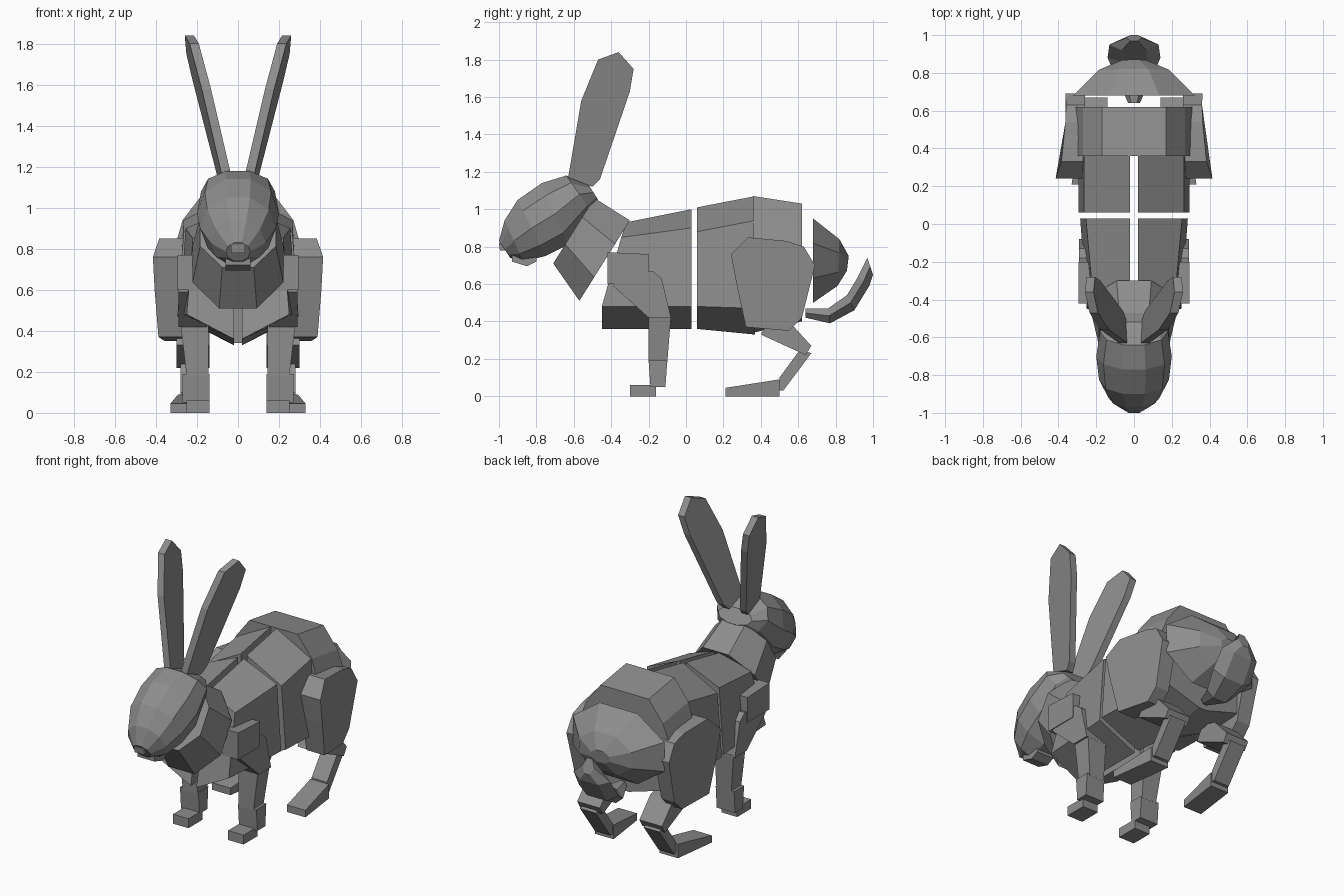
import bpy, bmesh, math

old = bpy.data.objects.get("Cube")
if old:
    bpy.data.objects.remove(old, do_unlink=True)

GREY = (0.27, 0.27, 0.27, 1)
grey = bpy.data.materials.new("grey_fur")
grey.use_nodes = True
grey.diffuse_color = GREY
grey.node_tree.nodes["Principled BSDF"].inputs["Base Color"].default_value = GREY


def loft(name, rings, mirror=False):
    """Skin a closed solid through rings of equal point count, optionally as a left/right pair."""
    for sign, side in ((1, "left_"), (-1, "right_")) if mirror else ((1, ""),):
        bm = bmesh.new()
        loops = [[bm.verts.new((sign * x, y, z)) for x, y, z in ring] for ring in rings]
        n = len(loops[0])
        for a, b in zip(loops, loops[1:]):
            for i in range(n):
                j = (i + 1) % n
                bm.faces.new((a[i], a[j], b[j], b[i]))
        bm.faces.new(loops[0])
        bm.faces.new(loops[-1])
        bmesh.ops.recalc_face_normals(bm, faces=bm.faces)
        mesh = bpy.data.meshes.new(side + name)
        bm.to_mesh(mesh)
        bm.free()
        mesh.materials.append(grey)
        obj = bpy.data.objects.new(side + name, mesh)
        bpy.context.collection.objects.link(obj)


def plate(name, profile, inner, outer):
    """Mirrored pair cut from a side profile; inner and outer give x from y and z."""
    loft(name, [[(f(y, z), y, z) for y, z in profile] for f in (inner, outer)], True)


def at(x):
    return lambda y, z: x


def oval(top, bottom, half_width, sides=10):
    """Ring of points spanning a top and a bottom (y, z) point."""
    cy, cz = (top[0] + bottom[0]) / 2, (top[1] + bottom[1]) / 2
    hy, hz = (top[0] - bottom[0]) / 2, (top[1] - bottom[1]) / 2
    k = 1 / math.cos(math.pi / sides)
    ring = []
    for i in range(sides):
        a = 2 * math.pi * (i + 0.5) / sides
        ring.append((half_width * math.sin(a), cy + hy * k * math.cos(a), cz + hz * k * math.cos(a)))
    return ring


def quarter(y, ridge, edge, width, side_low, belly, lean=0):
    """Half body section beside the centre gap."""
    return [(0.02, y, ridge), (width - 0.03, y - lean * 0.2, edge), (width, y - lean, side_low),
            (0.02, y - lean, belly)]


# Torso shells with a gap down the middle and across the waist
loft("chest_shell", [quarter(-0.32, 0.93, 0.85, 0.25, 0.48, 0.36, 0.13),
                     quarter(0.03, 1.0, 0.9, 0.285, 0.48, 0.36)], True)
loft("waist_shell", [quarter(0.06, 1.01, 0.88, 0.295, 0.48, 0.36),
                     quarter(0.37, 1.07, 0.94, 0.295, 0.47, 0.33)], True)


# Hip block across both sides
def hip_ring(y, top, shoulder, low, belly):
    half = [(0.17, top), (0.27, shoulder), (0.31, 0.8), (0.3, low), (0.03, belly)]
    return [(x, y, z) for x, z in half] + [(-x, y, z) for x, z in reversed(half)]


loft("hips", [hip_ring(0.36, 1.07, 0.94, 0.47, 0.34), hip_ring(0.62, 1.03, 0.9, 0.48, 0.4)])

# Domed rump
loft("rump", [oval((0.68, 0.95), (0.68, 0.5), 0.35, 8),
              oval((0.82, 0.84), (0.81, 0.59), 0.2, 8),
              oval((0.87, 0.75), (0.86, 0.67), 0.07, 8)])

# Upturned tail
tail = [((0.64, 0.47), (0.64, 0.42), 0.03), ((0.76, 0.47), (0.77, 0.39), 0.09),
        ((0.86, 0.54), (0.9, 0.46), 0.14), ((0.92, 0.64), (0.98, 0.59), 0.13),
        ((0.97, 0.74), (1.0, 0.65), 0.04)]
loft("tail", [oval(t, b, w, 6) for t, b, w in tail])

# Neck collar
loft("neck", [oval((-0.49, 1.06), (-0.71, 0.71), 0.2, 8),
              oval((-0.3, 0.94), (-0.57, 0.51), 0.24, 8)])

# Faceted head
head = [((-0.52, 1.13), (-0.47, 1.05), 0.12), ((-0.64, 1.18), (-0.5, 0.98), 0.18),
        ((-0.77, 1.14), (-0.63, 0.81), 0.2), ((-0.9, 1.05), (-0.75, 0.75), 0.185),
        ((-0.97, 0.94), (-0.87, 0.72), 0.135), ((-1.0, 0.83), (-0.94, 0.74), 0.06)]
loft("head", [oval(t, b, w) for t, b, w in head])
plate("nose", [(-0.9, 0.78), (-0.995, 0.78), (-1.0, 0.82), (-0.9, 0.82)], at(0), at(0.035))
plate("chin", [(-0.8, 0.72), (-0.85, 0.695), (-0.93, 0.72), (-0.93, 0.76), (-0.8, 0.78)], at(0), at(0.06))

# Long ears, splayed and slightly turned
ear = [(-0.63, 1.17), (-0.56, 1.58), (-0.47, 1.8), (-0.36, 1.84), (-0.28, 1.75),
       (-0.3, 1.63), (-0.46, 1.16), (-0.5, 1.12)]


def ear_x(offset):
    return lambda y, z: 0.07 + offset + 0.21 * (z - 1.15) + 0.14 * (y + 0.5)


plate("ear", ear, ear_x(-0.02), ear_x(0.025))

# Front legs
plate("shoulder", [(-0.42, 0.6), (-0.2, 0.6), (-0.2, 0.76), (-0.42, 0.77)], at(0.18), at(0.295))
plate("upper_foreleg", [(-0.2, 0.42), (-0.39, 0.59), (-0.36, 0.64), (-0.18, 0.67), (-0.13, 0.63),
                        (-0.08, 0.42)], at(0.15), at(0.29))
plate("lower_foreleg", [(-0.2, 0.18), (-0.2, 0.43), (-0.08, 0.43), (-0.1, 0.18)],
      at(0.145), lambda y, z: 0.25 + 0.12 * (z - 0.18))
plate("pastern", [(-0.19, 0.05), (-0.2, 0.19), (-0.1, 0.19), (-0.11, 0.05)], at(0.14), at(0.27))
plate("front_paw", [(-0.3, 0), (-0.3, 0.06), (-0.16, 0.06), (-0.16, 0)], at(0.14), at(0.25))

# Hind legs
thigh = [(0.33, 0.85), (0.24, 0.76), (0.27, 0.6), (0.32, 0.37), (0.55, 0.35), (0.62, 0.42),
         (0.69, 0.7), (0.63, 0.8), (0.54, 0.83)]
plate("thigh", thigh, at(0.26),
      lambda y, z: 0.415 - 0.13 * max(y - 0.3, 0) - 0.07 * max(0.72 - z, 0) - 0.3 * max(z - 0.76, 0))
plate("shin", [(0.4, 0.33), (0.45, 0.42), (0.56, 0.39), (0.67, 0.27), (0.64, 0.22)], at(0.14), at(0.3))
plate("hock", [(0.5, 0.03), (0.5, 0.1), (0.61, 0.25), (0.67, 0.23), (0.52, 0.03)], at(0.17), at(0.28))


def foot_x(base):
    return lambda y, z: base - 0.13 * (y - 0.21)


plate("hind_foot", [(0.21, 0), (0.21, 0.045), (0.5, 0.09), (0.5, 0)], foot_x(0.2), foot_x(0.33))
